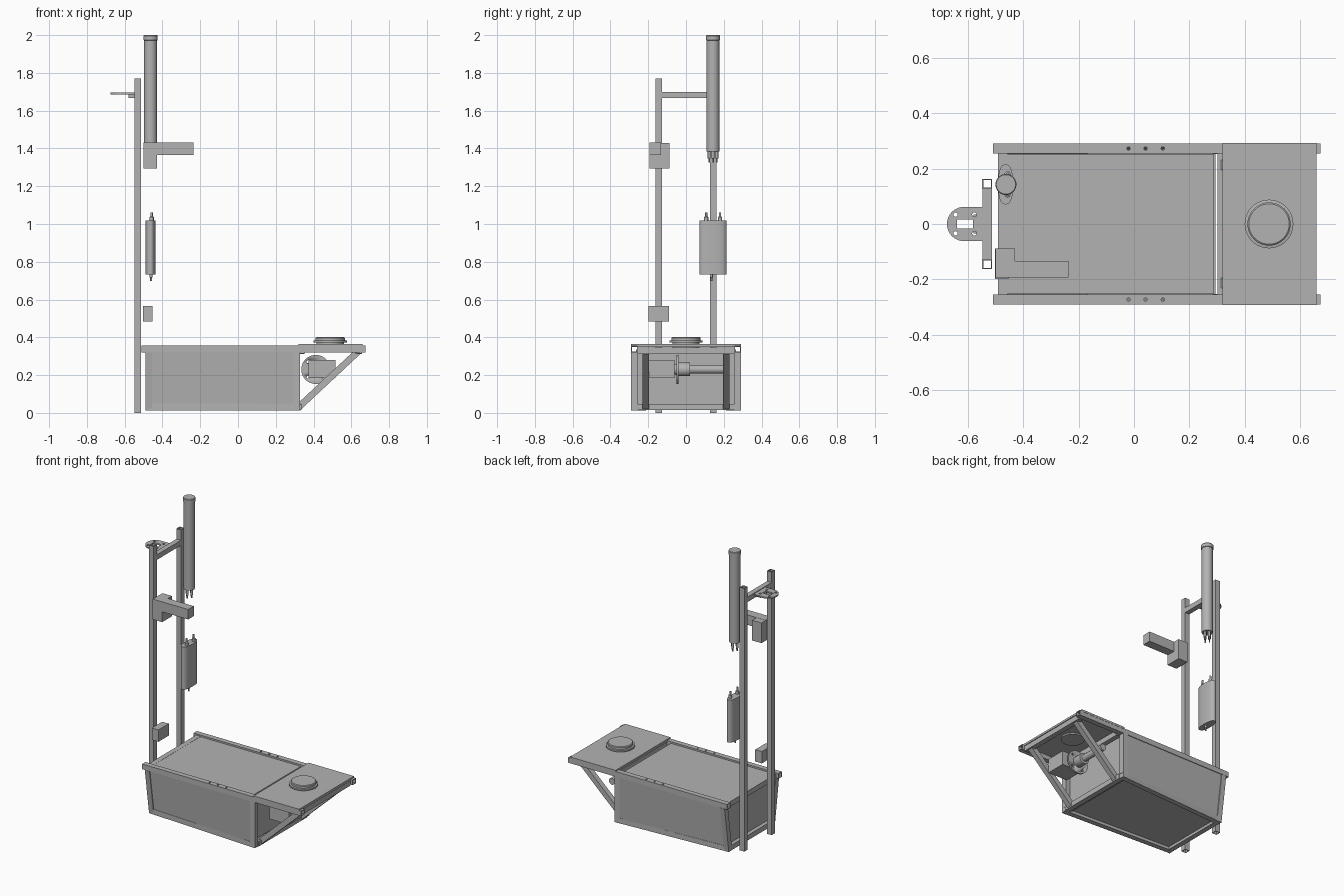
import bpy, bmesh, math
from mathutils import Vector

if "Cube" in bpy.data.objects:
    bpy.data.objects.remove(bpy.data.objects["Cube"], do_unlink=True)

grey = bpy.data.materials.new("plain_grey")
grey.use_nodes = True
grey.diffuse_color = (0.45, 0.45, 0.45, 1)
grey.node_tree.nodes["Principled BSDF"].inputs["Base Color"].default_value = (0.45, 0.45, 0.45, 1)


def finish(name, bm, smooth=False):
    bmesh.ops.recalc_face_normals(bm, faces=bm.faces)
    mesh = bpy.data.meshes.new(name)
    bm.to_mesh(mesh)
    bm.free()
    mesh.materials.append(grey)
    ob = bpy.data.objects.new(name, mesh)
    bpy.context.collection.objects.link(ob)
    if smooth:
        bpy.ops.object.select_all(action='DESELECT')
        ob.select_set(True)
        bpy.context.view_layer.objects.active = ob
        bpy.ops.object.shade_smooth_by_angle(angle=math.radians(35))
    return ob


def box(name, x, y, z):
    """Box from three (low, high) ranges."""
    bm = bmesh.new()
    bmesh.ops.create_cube(bm, size=1)
    for v in bm.verts:
        v.co = [r[0] + (c + 0.5) * (r[1] - r[0]) for c, r in zip(v.co, (x, y, z))]
    return finish(name, bm)


def sheet(name, corners):
    """Thin panel through four corners."""
    bm = bmesh.new()
    bm.faces.new([bm.verts.new(c) for c in corners])
    mod = finish(name, bm).modifiers.new("thickness", 'SOLIDIFY')
    mod.thickness = 0.008
    mod.offset = 0


def tube(name, start, end, width=0.035, wall=0.004):
    """Open square tube between two points."""
    a, b = Vector(start), Vector(end)
    along = (b - a).normalized()
    side = along.cross(Vector((0, 1, 0) if abs(along.y) < 0.9 else (0, 0, 1))).normalized()
    up = along.cross(side)
    bm = bmesh.new()
    rings = []
    for p, half in ((a, width / 2), (b, width / 2), (b, width / 2 - wall), (a, width / 2 - wall)):
        rings.append([bm.verts.new(p + side * s * half + up * t * half)
                      for s, t in ((-1, -1), (1, -1), (1, 1), (-1, 1))])
    for r in range(4):
        one, two = rings[r], rings[(r + 1) % 4]
        for i in range(4):
            j = (i + 1) % 4
            bm.faces.new((one[i], one[j], two[j], two[i]))
    return finish(name, bm)


def lathe(name, centre, profile, axis='z', sides=40):
    """Turn (radius, distance) pairs about an upright or sideways axis."""
    bm = bmesh.new()
    rings = []
    for radius, dist in profile:
        ring = []
        for i in range(sides):
            t = 2 * math.pi * i / sides
            u, v = radius * math.cos(t), radius * math.sin(t)
            offset = (u, v, dist) if axis == 'z' else (u, dist, v)
            ring.append(bm.verts.new(Vector(centre) + Vector(offset)))
        rings.append(ring)
    for one, two in zip(rings, rings[1:]):
        for i in range(sides):
            j = (i + 1) % sides
            bm.faces.new((one[i], one[j], two[j], two[i]))
    bm.faces.new(rings[0])
    bm.faces.new(rings[-1])
    return finish(name, bm, True)


def prism(name, outline, low, high, smooth=False):
    """Extrude a plan outline upward."""
    bm = bmesh.new()
    face = bm.faces.new([bm.verts.new((x, y, low)) for x, y in outline])
    out = bmesh.ops.extrude_face_region(bm, geom=[face])
    for v in out["geom"]:
        if isinstance(v, bmesh.types.BMVert):
            v.co.z = high
    return finish(name, bm, smooth)


def cut(target, cutters):
    for c in cutters:
        c.hide_render = True
        c.hide_viewport = True
        c.display_type = 'WIRE'
        mod = target.modifiers.new(c.name, 'BOOLEAN')
        mod.operation = 'DIFFERENCE'
        mod.solver = 'EXACT'
        mod.object = c


# Base frame, mirrored front and back; the left end narrows toward the ground
for side, s in (("front", -1), ("back", 1)):
    y, foot = s * 0.273, s * 0.228
    rail = tube(f"{side}_top_rail", (-0.51, y, 0.338), (0.674, y, 0.338))
    cut(rail, [lathe(f"{side}_rail_hole_cutter_{i}", (-0.02 + 0.062 * i, y, 0.338),
                     [(0.006, -0.03), (0.006, 0.03)], sides=16) for i in range(3)])
    tube(f"{side}_bottom_rail", (-0.49, foot, 0.031), (0.33, y, 0.031))
    tube(f"{side}_left_post", (-0.473, y, 0.322), (-0.473, foot, 0.015))
    tube(f"{side}_right_post", (0.311, y, 0.322), (0.311, y, 0.014))
    tube(f"{side}_diagonal_strut", (0.325, s * 0.213, 0.034), (0.636, s * 0.213, 0.325))
    sheet(f"{side}_side_panel", [(-0.46, s * 0.282, 0.325), (0.295, s * 0.282, 0.325),
                                 (0.295, s * 0.282, 0.025), (-0.46, s * 0.237, 0.025)])

# Cross members and closing panels
for name, x, z, half in (("left_top_cross", -0.474, 0.33, 0.256),
                         ("left_bottom_cross", -0.473, 0.031, 0.212),
                         ("right_top_cross", 0.336, 0.33, 0.256),
                         ("right_bottom_cross", 0.318, 0.031, 0.256),
                         ("platform_end_cross", 0.64, 0.33, 0.256)):
    tube(name, (x, -half, z), (x, half, z), 0.034)
sheet("left_end_panel", [(-0.46, -0.265, 0.335), (-0.46, 0.265, 0.335),
                         (-0.46, 0.222, 0.025), (-0.46, -0.222, 0.025)])
box("right_end_panel", (0.282, 0.29), (-0.26, 0.26), (0.025, 0.335))
prism("floor_panel", [(-0.465, -0.222), (0.295, -0.262), (0.295, 0.262), (-0.465, 0.222)],
      0.032, 0.04)
box("lid", (-0.49, 0.29), (-0.253, 0.253), (0.334, 0.346))

# End platform with round port
box("platform", (0.32, 0.659), (-0.292, 0.292), (0.35, 0.364))
lathe("round_port", (0.488, 0, 0), [(0.072, 0.341), (0.072, 0.372), (0.088, 0.372), (0.088, 0.382),
                                    (0.078, 0.384), (0.078, 0.397), (0.073, 0.401)])

# Drive unit below the platform
box("drive_housing", (0.372, 0.517), (-0.195, -0.06), (0.185, 0.28))
flange = lathe("drive_flange", (0.412, 0, 0.23), [(0.077, -0.05), (0.077, -0.04)], 'y')
cut(flange, [lathe(f"flange_hole_cutter_{i}",
                   (0.412 + 0.058 * math.cos(a), -0.045, 0.23 + 0.058 * math.sin(a)),
                   [(0.008, -0.02), (0.008, 0.02)], 'y', 16)
             for i, a in enumerate(math.radians(45 + 90 * k) for k in range(4))])
lathe("drive_shaft", (0.412, 0, 0.23), [(0.025, -0.06), (0.036, -0.04), (0.036, 0.02),
                                        (0.022, 0.022), (0.022, 0.2)], 'y')

# Twin masts and the bar between them
for side, y in (("front", -0.145), ("back", 0.145)):
    tube(f"{side}_mast", (-0.531, y, 0), (-0.531, y, 1.77))
tube("mast_cross_bar", (-0.531, -0.128, 1.683), (-0.531, 0.128, 1.683), 0.034)

# Rounded mounting plate with a square window and bolt holes
arc = [math.radians(90 + 180 * i / 20) for i in range(21)]
outline = [(-0.614 + 0.062 * math.cos(a), 0.062 * math.sin(a)) for a in arc]
plate = prism("mounting_plate", outline + [(-0.548, -0.062), (-0.548, 0.062)], 1.686, 1.695)
window = box("plate_window_cutter", (-0.64, -0.582), (-0.017, 0.017), (1.67, 1.71))
bolts = [lathe(f"plate_hole_cutter_{i}", (x, y, 1.69), [(0.008, -0.02), (0.008, 0.02)], sides=16)
         for i, (x, y) in enumerate((x, y) for x in (-0.645, -0.577) for y in (-0.034, 0.034))]
cut(plate, [window] + bolts)
box("plate_bracket", (-0.58, -0.548), (-0.035, 0.035), (1.667, 1.686))

# Tall antenna with connectors underneath
lathe("antenna_tube", (-0.463, 0.143, 0), [(0.034, 1.385), (0.034, 1.972), (0.038, 1.974),
                                           (0.038, 1.996), (0.035, 2.0)])
for i, (dx, dy) in enumerate(((0, -0.02), (0, 0.02), (0.018, 0), (-0.018, 0))):
    lathe(f"antenna_connector_{i}", (-0.463 + dx, 0.143 + dy, 0),
          [(0.004, 1.325), (0.004, 1.345), (0.008, 1.347), (0.008, 1.39)], sides=16)

# Slim radio unit with rounded plan
steps = [2 * math.pi * i / 40 for i in range(40)]
plan = [(-0.464 + 0.027 * math.copysign(abs(math.cos(a)) ** 0.8, math.cos(a)),
         0.143 + 0.072 * math.copysign(abs(math.sin(a)) ** 0.8, math.sin(a))) for a in steps]
prism("radio_unit", plan, 0.732, 1.018, True)
for i, y in enumerate((0.107, 0.18)):
    lathe(f"radio_top_connector_{i}", (-0.457, y, 0),
          [(0.011, 1.01), (0.011, 1.037), (0.006, 1.04), (0.006, 1.062)], sides=16)
lathe("radio_bottom_connector", (-0.46, 0.134, 0),
      [(0.005, 0.698), (0.005, 0.715), (0.008, 0.717), (0.008, 0.74)], sides=16)

# Arm unit and lower box on the front mast
box("arm_mount", (-0.5, -0.43), (-0.193, -0.088), (1.294, 1.43))
box("side_arm", (-0.5, -0.236), (-0.193, -0.133), (1.364, 1.431))
box("lower_box", (-0.502, -0.453), (-0.199, -0.089), (0.485, 0.565))
